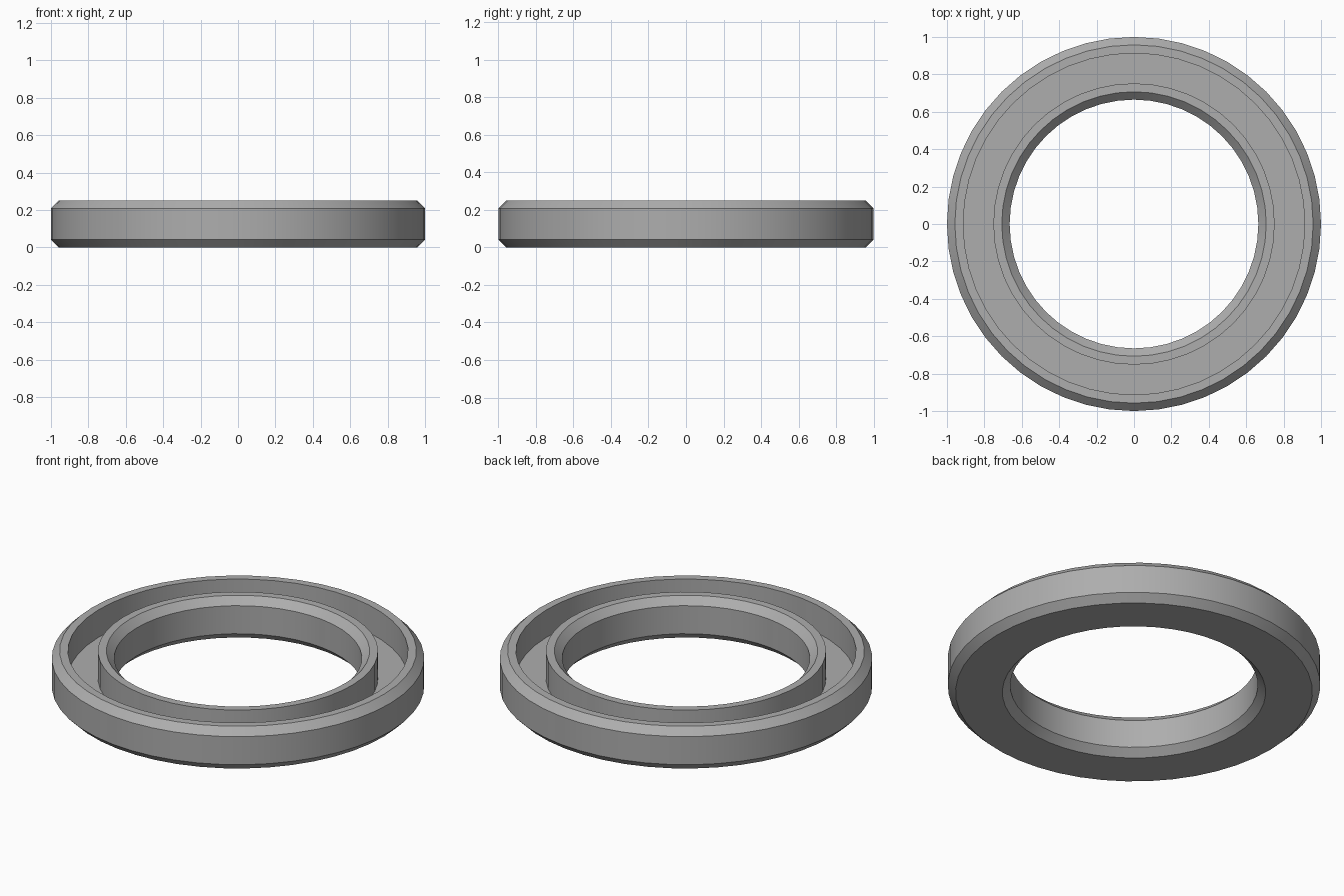
import bpy, bmesh, math

cube = bpy.data.objects.get("Cube")
if cube:
    bpy.data.objects.remove(cube, do_unlink=True)

SEGMENTS = 48
OUTER, INNER = 1.0, 0.665
HEIGHT, BEVEL, WALL = 0.25, 0.042, 0.087
FLOOR = 0.087

# Plain grey finish
grey = bpy.data.materials.new("grey")
grey.use_nodes = True
colour = (0.42, 0.42, 0.42, 1)
grey.diffuse_color = colour
grey.node_tree.nodes["Principled BSDF"].inputs["Base Color"].default_value = colour

# Channel cross-section as (radius, height), outer wall round to inner wall
profile = [
    (OUTER - BEVEL, 0), (OUTER, BEVEL),
    (OUTER, HEIGHT - BEVEL), (OUTER - BEVEL, HEIGHT),
    (OUTER - WALL, HEIGHT), (OUTER - WALL, FLOOR),
    (INNER + WALL, FLOOR), (INNER + WALL, HEIGHT),
    (INNER + BEVEL, HEIGHT), (INNER, HEIGHT - BEVEL),
    (INNER, BEVEL), (INNER + BEVEL, 0),
]

# Revolve the closed section into a ring
bm = bmesh.new()
rings = []
for i in range(SEGMENTS):
    a = 2 * math.pi * i / SEGMENTS
    rings.append([bm.verts.new((r * math.cos(a), r * math.sin(a), z)) for r, z in profile])
for i, ring in enumerate(rings):
    following = rings[(i + 1) % SEGMENTS]
    for j in range(len(profile)):
        k = (j + 1) % len(profile)
        bm.faces.new((ring[j], following[j], following[k], ring[k]))
bmesh.ops.recalc_face_normals(bm, faces=bm.faces[:])

mesh = bpy.data.meshes.new("channel_ring")
bm.to_mesh(mesh)
bm.free()
mesh.materials.append(grey)
channel_ring = bpy.data.objects.new("channel_ring", mesh)
bpy.context.collection.objects.link(channel_ring)

# Smooth round the ring, sharp at the section corners
bpy.ops.object.select_all(action='DESELECT')
channel_ring.select_set(True)
bpy.context.view_layer.objects.active = channel_ring
bpy.ops.object.shade_smooth_by_angle(angle=math.radians(30))
